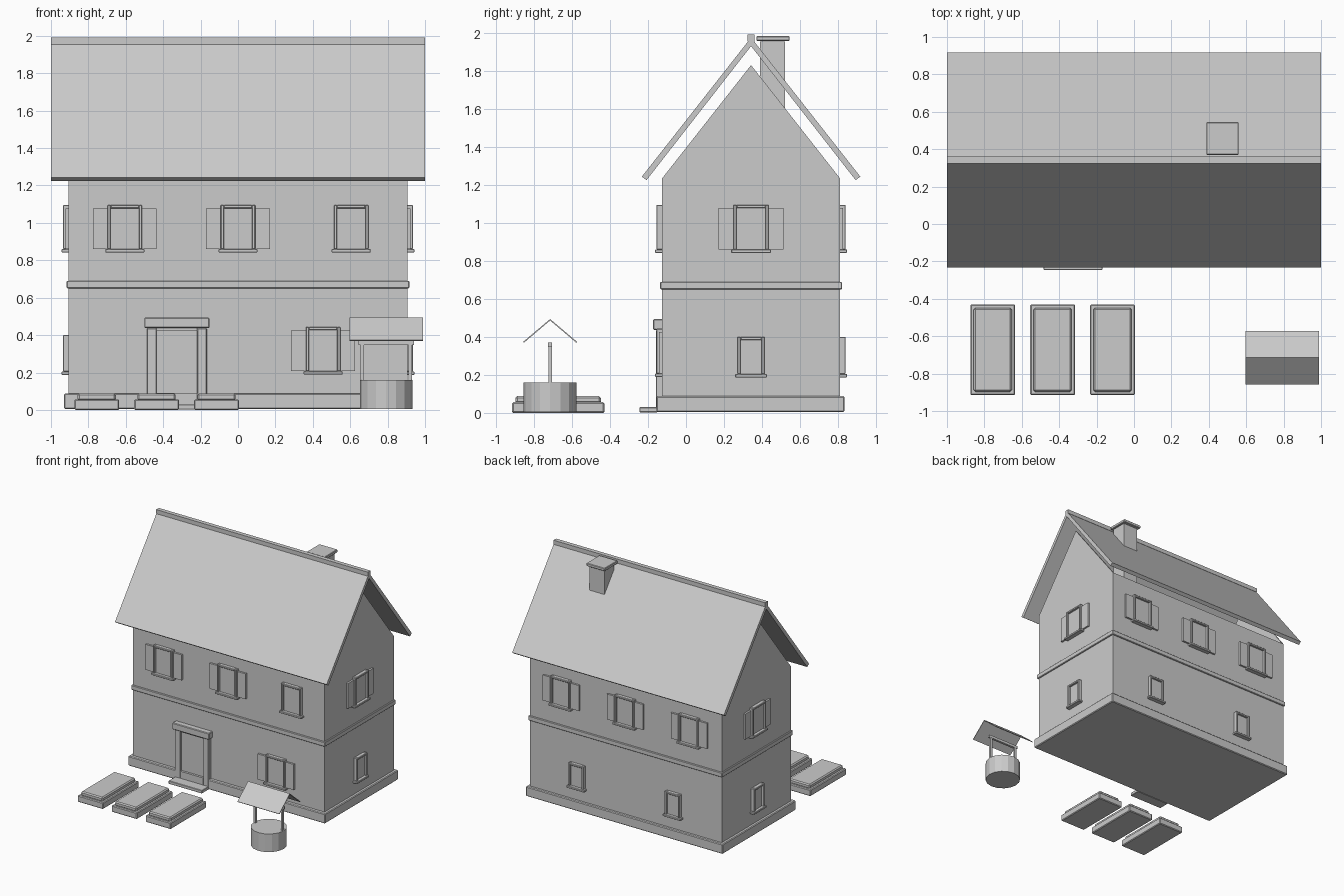
import bpy, bmesh, math
from mathutils import Matrix, Vector

if "Cube" in bpy.data.objects:
    bpy.data.objects.remove(bpy.data.objects["Cube"])

grey = bpy.data.materials.new("plain grey")
grey.diffuse_color = (0.6, 0.6, 0.6, 1)
grey.use_nodes = True
grey.node_tree.nodes["Principled BSDF"].inputs["Base Color"].default_value = grey.diffuse_color

# House footprint
WX, Y0, Y1, YC, WZ = 0.905, -0.125, 0.81, 0.3425, 1.235


def finish(name, bm, bevel=0.0):
    bmesh.ops.recalc_face_normals(bm, faces=bm.faces)
    me = bpy.data.meshes.new(name)
    bm.to_mesh(me)
    bm.free()
    me.materials.append(grey)
    ob = bpy.data.objects.new(name, me)
    bpy.context.collection.objects.link(ob)
    if bevel:
        m = ob.modifiers.new("soft edges", "BEVEL")
        m.width, m.segments = bevel, 1
    return ob


def box(name, x0, x1, y0, y1, z0, z1, bevel=0.0, xf=None):
    bm = bmesh.new()
    bmesh.ops.create_cube(bm, size=1)
    for v in bm.verts:
        v.co = Vector(((x0 + x1) / 2 + v.co.x * (x1 - x0),
                       (y0 + y1) / 2 + v.co.y * (y1 - y0),
                       (z0 + z1) / 2 + v.co.z * (z1 - z0)))
    if xf:
        bm.transform(xf)
    return finish(name, bm, bevel)


def prism(name, profile, x0, x1):
    """Extrude a (y, z) profile along x."""
    bm = bmesh.new()
    f = bm.faces.new([bm.verts.new((x0, y, z)) for y, z in profile])
    new = bmesh.ops.extrude_face_region(bm, geom=[f])["geom"]
    bmesh.ops.translate(bm, vec=(x1 - x0, 0, 0),
                        verts=[g for g in new if isinstance(g, bmesh.types.BMVert)])
    return finish(name, bm)


def window(xf, w, z0, z1, shutters):
    """Wall-local window: x along the wall, -y outwards, wall surface at y = 0."""
    h, t = w / 2, 0.017
    for s in (-1, 1):
        a, b = sorted((s * h, s * (h - t)))
        box("window_jamb", a, b, -0.03, 0.01, z0, z1, 0.003, xf)
        if shutters:
            a, b = sorted((s * (h - 0.002), s * (h + 0.078)))
            box("shutter", a, b, -0.016, 0.005, z0, z1 - 0.018, 0, xf)
    box("window_head", -h + t, h - t, -0.03, 0.01, z1 - t, z1, 0.003, xf)
    box("window_pane", -h + t, h - t, -0.012, 0.005, z0, z1 - t, 0, xf)
    box("window_sill", -h - 0.012, h + 0.012, -0.038, 0.01, z0 - 0.018, z0, 0.003, xf)


# Walls, plinth and floor band
box("walls", -WX, WX, Y0, Y1, 0.02, WZ)
box("plinth", -0.93, 0.93, Y0 - 0.03, Y1 + 0.025, 0.005, 0.088, 0.006)
box("floor_band", -0.916, 0.916, Y0 - 0.011, Y1 + 0.011, 0.65, 0.69, 0.004)

# Thin gable ends over a hollow attic
for s in (-1, 1):
    prism("gable", [(Y0, WZ), (Y1, WZ), (YC, 1.83)], s * WX, s * (WX - 0.012))

# Roof slopes and ridge
for s in (-1, 1):
    prism("roof_slope", [(YC, 1.975), (YC + s * 0.575, 1.243),
                         (YC + s * 0.55, 1.225), (YC, 1.93)], -1, 1)
box("ridge_cap", -1, 1, YC - 0.018, YC + 0.018, 1.955, 1.99)

# Chimney
box("chimney", 0.405, 0.545, 0.39, 0.522, 1.42, 1.955)
box("chimney_cap", 0.387, 0.56, 0.37, 0.545, 1.957, 1.983, 0.004)

# Windows on each wall
R = lambda deg: Matrix.Rotation(math.radians(deg), 4, "Z")
T = lambda x, y: Matrix.Translation((x, y, 0))
UP, LOW = (0.185, 0.86, 1.095), (0.143, 0.205, 0.4)
for x in (-0.605, 0, 0.605):
    window(T(x, Y0), *UP, x < 0.5)
    window(T(x, Y1) @ R(180), *UP, True)
window(T(0.455, Y0), 0.185, 0.207, 0.443, True)
for s in (-1, 1):
    window(T(s * 0.455, Y1) @ R(180), *LOW, False)
    side = T(s * WX, YC) @ R(90 * s)
    window(side, *UP, True)
    window(side, *LOW, False)

# Entrance
DX = -0.327
for s in (-1, 1):
    a, b = sorted((DX + s * 0.16, DX + s * 0.108))
    box("door_jamb", a, b, -0.158, -0.12, 0.025, 0.437, 0.004)
box("door_lintel", DX - 0.174, DX + 0.174, -0.173, -0.12, 0.437, 0.493, 0.005)
box("door_top_rail", DX - 0.108, DX + 0.108, -0.15, -0.12, 0.422, 0.437)
box("door", DX - 0.108, DX + 0.108, -0.157, -0.12, 0.025, 0.09)
box("door_leaf", DX - 0.108, DX + 0.108, -0.138, -0.12, 0.08, 0.422)
box("door_step", DX - 0.158, DX + 0.158, -0.245, -0.15, 0.003, 0.03, 0.003)

# Raised stone beds
for x in (-0.755, -0.435, -0.115):
    box("bed_base", x - 0.12, x + 0.12, -0.915, -0.43, 0, 0.056, 0.006)
    box("bed_top", x - 0.102, x + 0.102, -0.897, -0.448, 0.05, 0.088, 0.009)

# Well
WELLX, WELLY = 0.792, -0.715
bm = bmesh.new()
bmesh.ops.create_cone(bm, cap_ends=True, segments=16, radius1=0.14, radius2=0.14, depth=0.155,
                      matrix=Matrix.Translation((WELLX, WELLY, 0.0825)))
finish("well_basin", bm)
for s in (-1, 1):
    x = WELLX + s * 0.128
    box("well_post", x - 0.009, x + 0.009, WELLY - 0.009, WELLY + 0.009, 0.08, 0.36)
    prism("well_roof_slope", [(WELLY, 0.494), (WELLY + s * 0.142, 0.374),
                              (WELLY + s * 0.138, 0.369), (WELLY, 0.486)], 0.595, 0.99)
box("well_beam", WELLX - 0.148, WELLX + 0.148, WELLY - 0.01, WELLY + 0.01, 0.347, 0.37)
